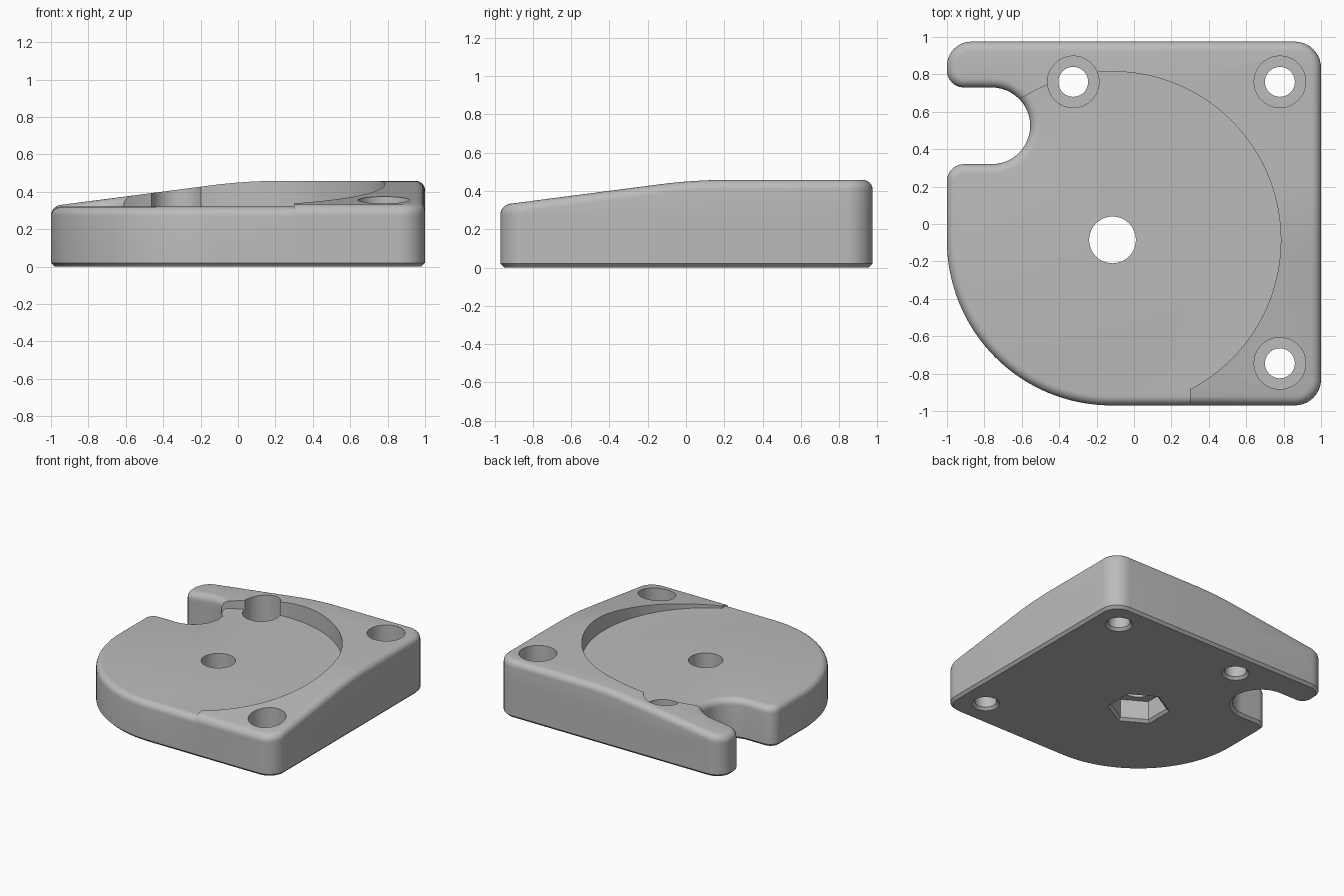
import bpy, bmesh
from math import cos, sin, pi, radians
from mathutils import Vector

if "Cube" in bpy.data.objects:
    bpy.data.objects.remove(bpy.data.objects["Cube"], do_unlink=True)

FLOOR, FILLET, CHAMFER = 0.32, 0.05, 0.02
HUB = (-0.115, -0.085)

grey = bpy.data.materials.new("warm_grey")
grey.use_nodes = True
grey.diffuse_color = (0.5, 0.5, 0.5, 1)
grey.node_tree.nodes["Principled BSDF"].inputs["Base Color"].default_value = (0.5, 0.5, 0.5, 1)


def arc(c, r, a0, a1, n):
    angles = [radians(a0 + (a1 - a0) * i / n) for i in range(n + 1)]
    return [(c[0] + r * cos(a), c[1] + r * sin(a)) for a in angles]


def outline(inset):
    """Plan of the plate, moved inwards by inset."""
    d = inset
    return (arc((0.86, -0.83), 0.14 - d, -90, 0, 10)
            + arc((0.86, 0.835), 0.14 - d, 0, 90, 10)
            + arc((-0.87, 0.845), 0.13 - d, 90, 180, 10)
            + arc((-0.91, 0.82), 0.09 - d, 180, 270, 8)
            + arc((-0.76, 0.525), 0.205 + d, 90, -90, 24)
            + arc((-0.91, 0.23), 0.09 - d, 90, 180, 8)
            + arc((-0.12, -0.09), 0.88 - d, 180, 270, 32))


def finish(bm, name):
    bmesh.ops.recalc_face_normals(bm, faces=bm.faces)
    mesh = bpy.data.meshes.new(name)
    bm.to_mesh(mesh)
    bm.free()
    obj = bpy.data.objects.new(name, mesh)
    bpy.context.collection.objects.link(obj)
    mesh.materials.append(grey)
    return obj


def loft(rings):
    """Closed solid through rings of equal point count."""
    bm = bmesh.new()
    loops = [[bm.verts.new(p) for p in ring] for ring in rings]
    n = len(loops[0])
    for a, b in zip(loops, loops[1:]):
        for i in range(n):
            j = (i + 1) % n
            bm.faces.new((a[i], a[j], b[j], b[i]))
    bm.faces.new(loops[0][::-1])
    bm.faces.new(loops[-1])
    return bm


def plate():
    """Flat plate with chamfered underside and rounded top rim."""
    steps = [(CHAMFER, 0), (0, CHAMFER)]
    for i in range(7):
        t = i * pi / 12
        steps.append((FILLET * (1 - cos(t)), FLOOR - FILLET + FILLET * sin(t)))
    return loft([[(x, y, z) for x, y in outline(d)] for d, z in steps])


def ramp(t):
    """Height along one axis: straight slope easing into a plateau."""
    top, slope, start, end = 0.458, 0.13, -0.14, 0.22
    if t >= end:
        return top
    ease = slope / (2 * (end - start))
    if t >= start:
        return top - ease * (end - t) ** 2
    return top - ease * (end - start) ** 2 - slope * (start - t)


def turned(name, profile, at, sides, phase=0):
    """Turned cutter from (radius, height) pairs."""
    rings = []
    for r, z in profile:
        pts = arc(at, r, phase, phase + 360, sides)[:-1]
        rings.append([(x, y, z) for x, y in pts])
    return finish(loft(rings), name)


def boolean(obj, other, operation):
    mod = obj.modifiers.new(operation.lower(), 'BOOLEAN')
    mod.object, mod.operation, mod.solver = other, operation, 'EXACT'
    bpy.context.view_layer.objects.active = obj
    bpy.ops.object.modifier_apply(modifier=mod.name)
    bpy.data.objects.remove(other, do_unlink=True)


# Low plate that carries the recess floor
base = finish(plate(), "base_plate")

# Raised surround, ramping up towards the back corner
bm = plate()
for i in range(9):
    t = -0.14 + 0.045 * i
    for axis in (Vector((1, 0, 0)), Vector((0, 1, 0))):
        bmesh.ops.bisect_plane(bm, geom=bm.verts[:] + bm.edges[:] + bm.faces[:],
                               plane_co=axis * t, plane_no=axis)
for v in bm.verts:
    if v.co.z > 0.1:
        v.co.z += min(ramp(v.co.x), ramp(v.co.y)) - FLOOR
bmesh.ops.triangulate(bm, faces=[f for f in bm.faces if f.normal.z > 0.5 or len(f.verts) > 4])
surround = finish(bm, "surround")

# Round recess, open to the front left
plan = arc(HUB, 0.9, -62.5, 125, 72)
plan += [(-0.76, 0.525), (-1.2, 0.525), (-1.2, -1.2), (plan[0][0], -1.2)]
recess = finish(loft([[(x, y, z) for x, y in plan] for z in (-0.5, 1)]), "recess_cutter")
boolean(surround, recess, 'DIFFERENCE')
boolean(base, surround, 'UNION')

# Counterbored screw holes
for at in ((0.78, 0.76), (-0.325, 0.76), (0.78, -0.745)):
    screw = [(0.12, -CHAMFER), (0.08, CHAMFER), (0.08, 0.13), (0.138, 0.13), (0.138, 1)]
    boolean(base, turned("screw_cutter", screw, at, 40), 'DIFFERENCE')

# Shaft hole with a hexagonal pocket underneath
nut = [(0.25, -CHAMFER), (0.205, CHAMFER), (0.205, 0.17)]
boolean(base, turned("nut_cutter", nut, HUB, 6, 30), 'DIFFERENCE')
boolean(base, turned("shaft_cutter", [(0.125, 0.1), (0.125, 1)], HUB, 48), 'DIFFERENCE')

bpy.ops.object.select_all(action='DESELECT')
base.select_set(True)
bpy.context.view_layer.objects.active = base
bpy.ops.object.shade_smooth_by_angle(angle=radians(30))
